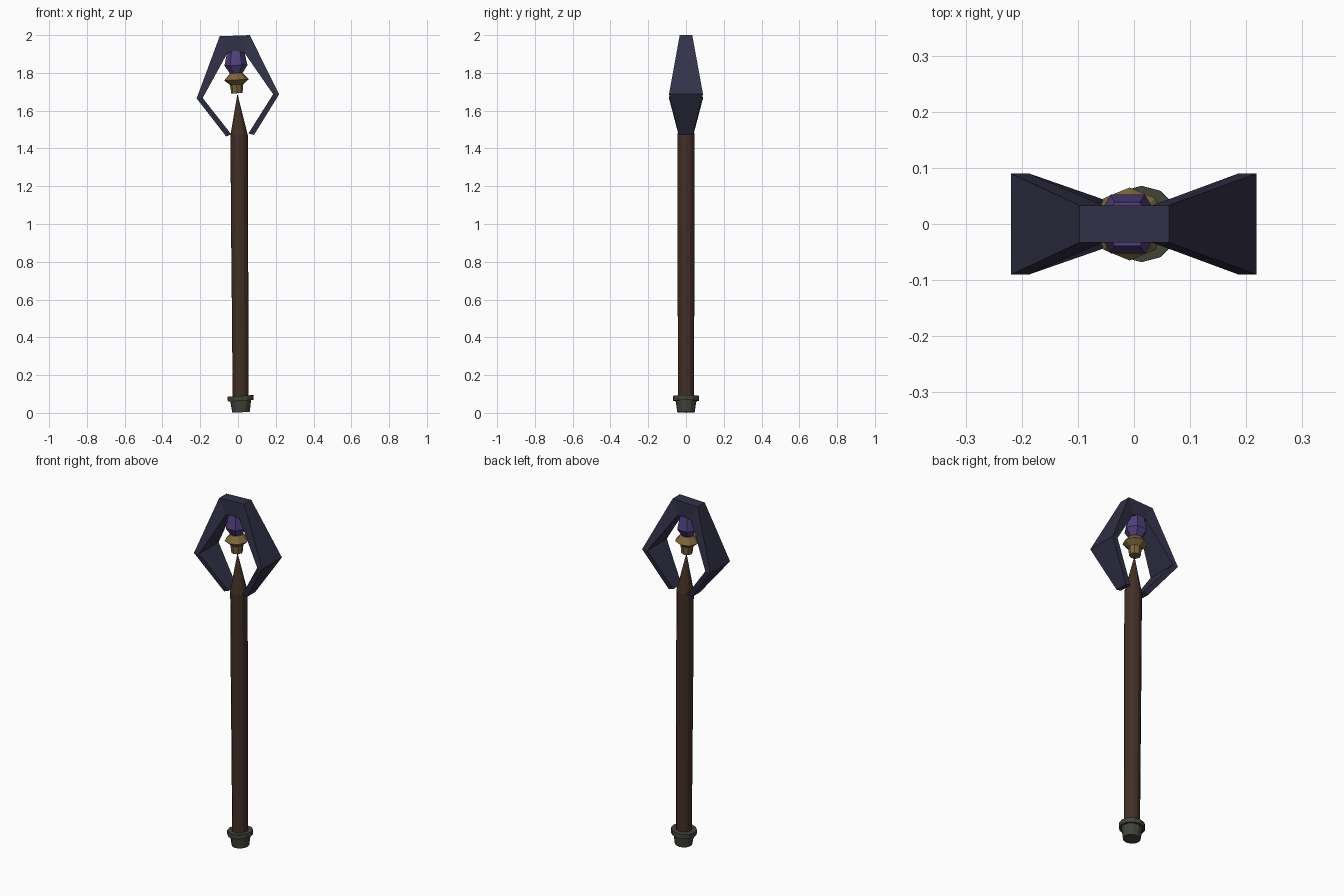
import bpy, bmesh, math
from mathutils import Matrix, Vector

cube = bpy.data.objects.get("Cube")
if cube:
    bpy.data.objects.remove(cube, do_unlink=True)


def material(name, srgb):
    lin = [((c / 255 + 0.055) / 1.055) ** 2.4 for c in srgb] + [1.0]
    mat = bpy.data.materials.new(name)
    mat.use_nodes = True
    mat.diffuse_color = lin
    mat.node_tree.nodes["Principled BSDF"].inputs["Base Color"].default_value = lin
    return mat


def finish(name, bm, mat):
    bmesh.ops.recalc_face_normals(bm, faces=bm.faces)
    mesh = bpy.data.meshes.new(name)
    bm.to_mesh(mesh)
    bm.free()
    mesh.materials.append(mat)
    obj = bpy.data.objects.new(name, mesh)
    bpy.context.collection.objects.link(obj)
    return obj


def turned(name, rings, sides, mat, tilt=0.0, phase=0.0):
    """Stack of (centre x, z, radius) rings, bridged and capped."""
    bm = bmesh.new()
    rows = []
    for x, z, r in rings:
        if r == 0:
            rows.append([bm.verts.new((x, 0, z))])
            continue
        row = []
        for i in range(sides):
            a = math.tau * (i + phase) / sides
            dx = r * math.cos(a)
            row.append(bm.verts.new((x + dx, r * math.sin(a), z + tilt * dx)))
        rows.append(row)
    for low, high in zip(rows, rows[1:]):
        for i in range(sides):
            j = (i + 1) % sides
            if len(high) == 1:
                bm.faces.new((low[i], low[j], high[0]))
            else:
                bm.faces.new((low[i], low[j], high[j], high[i]))
    for row in (rows[0], rows[-1]):
        if len(row) > 1:
            bm.faces.new(row)
    return finish(name, bm, mat)


wood = material("dark wood", (66, 47, 37))
iron = material("grey green iron", (66, 68, 58))
steel = material("dark blue steel", (50, 49, 72))
gold = material("old gold", (124, 102, 60))
violet = material("violet crystal", (80, 64, 124))

# Shaft with a sharpened tip
turned("shaft", [(0.014, 0.05, 0.042), (0.011, 0.6, 0.044), (0.008, 1.0, 0.045),
                 (0.006, 1.47, 0.046), (-0.003, 1.69, 0)], 12, wood)

# Foot cap: tapered plug and wider band
turned("foot_plug", [(0.016, 0.003, 0.046), (0.014, 0.07, 0.056)], 12, iron, 0.05)
turned("foot_band", [(0.014, 0.064, 0.068), (0.013, 0.09, 0.068)], 12, iron, 0.07)

# Gold socket and crystal floating above the tip
turned("socket", [(-0.006, 1.692, 0.030), (-0.007, 1.738, 0.035),
                  (-0.008, 1.763, 0.065), (-0.009, 1.798, 0.034)], 8, gold, 0.05)
turned("crystal", [(-0.009, 1.785, 0.025), (-0.011, 1.84, 0.061),
                   (-0.012, 1.915, 0.045)], 6, violet, 0.03)

# Open frame: stations of (outer x, outer z, inner x, inner z, half depth)
stations = [(-0.063, 1.464, -0.035, 1.474, 0.037),
            (-0.219, 1.665, -0.187, 1.667, 0.090),
            (-0.097, 1.994, -0.055, 1.907, 0.033),
            (0.062, 2.000, 0.032, 1.909, 0.033),
            (0.218, 1.687, 0.186, 1.687, 0.090),
            (0.085, 1.472, 0.055, 1.479, 0.037)]
bm = bmesh.new()
loops = [[bm.verts.new(p) for p in ((ox, -d, oz), (ox, d, oz), (ix, d, iz), (ix, -d, iz))]
         for ox, oz, ix, iz, d in stations]
for a, b in zip(loops, loops[1:]):
    for i in range(4):
        j = (i + 1) % 4
        bm.faces.new((a[i], a[j], b[j], b[i]))
bm.faces.new(loops[0])
bm.faces.new(loops[-1])
finish("head_frame", bm, steel)
